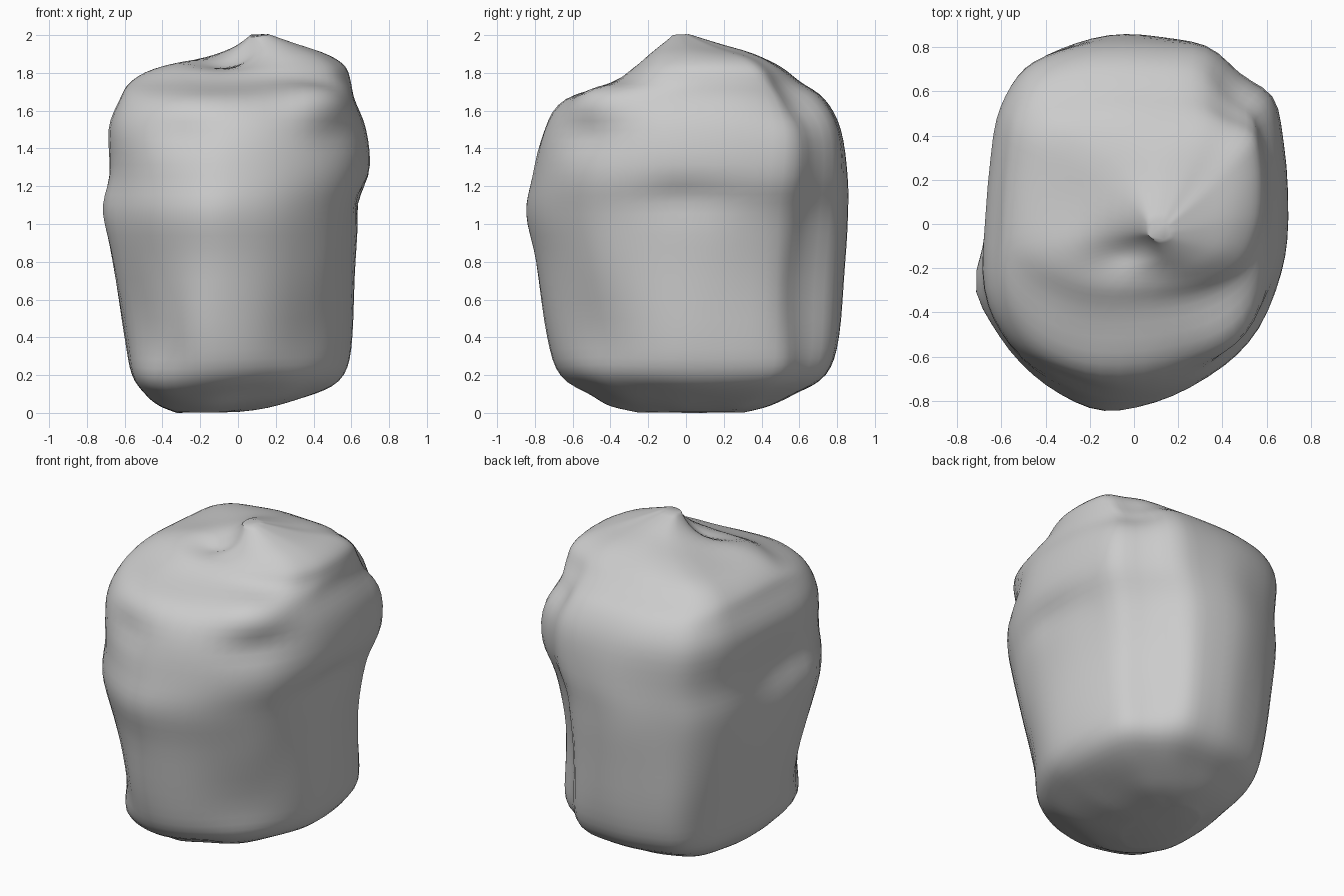
import bpy
import bmesh
from mathutils import Vector, noise

cube = bpy.data.objects.get("Cube")
if cube:
    bpy.data.objects.remove(cube, do_unlink=True)

# Plan outline of the boulder, as fractions of its half width and half depth
OUTLINE = [(1, 0), (.97, .4), (.9, .66), (.66, .8), (.43, .96), (.15, 1), (-.15, 1),
           (-.47, .93), (-.7, .83), (-.84, .66), (-.93, .42), (-1, 0), (-1, -.36),
           (-.88, -.6), (-.66, -.8), (-.37, -.95), (-.07, -1), (.27, -.92),
           (.56, -.78), (.8, -.57), (.95, -.26)]

# Height, left and right limits, front and back limits, squareness
LEVELS = [(0, -.32, -.02, -.25, .3, 1), (.04, -.42, .22, -.4, .45, 1),
          (.1, -.49, .42, -.5, .58, .95), (.2, -.56, .56, -.66, .74, .95),
          (.4, -.6, .61, -.73, .81, 1), (.8, -.66, .63, -.79, .84, 1),
          (1.05, -.69, .65, -.85, .85, 1), (1.25, -.67, .7, -.82, .85, .95),
          (1.5, -.68, .68, -.76, .82, .87), (1.66, -.62, .62, -.64, .73, .8),
          (1.75, -.57, .6, -.4, .6, .8), (1.83, -.45, .57, -.3, .5, .8),
          (1.89, -.26, .48, -.23, .38, .85), (1.94, -.04, .33, -.17, .2, 1),
          (2.01, .06, .16, -.08, .01, 1)]

# Dents and swellings: centre, reach, amount along the surface
DENTS = [((.68, 0, 1.14), (.2, .25, .1), -.04),
         ((-.3, -.74, 1.48), (.2, .2, .1), -.04),
         ((-.66, .08, 1.17), (.2, .18, .2), -.06),
         ((-.7, -.27, 1.1), (.12, .12, .15), .035),
         ((.5, -.52, 1.48), (.2, .2, .1), -.05),
         ((.46, -.5, 1.65), (.2, .2, .1), .045),
         ((.5, -.6, .4), (.3, .3, .3), -.07),
         ((-.22, -.75, .4), (.12, .2, .35), .03),
         ((.65, .7, .65), (.35, .35, .45), -.1),
         ((.52, .58, 1.65), (.2, .2, .15), -.06),
         ((-.58, -.48, .5), (.2, .25, .25), -.04),
         ((-.45, -.5, .15), (.2, .2, .12), .05),
         ((-.05, -.17, 1.88), (.16, .13, .2), -.09),
         ((-.25, .08, 1.88), (.22, .25, .12), -.03)]


def spline(a, b, c, d, t):
    """Smooth curve from b to c, with neighbours a and d."""
    return [.5 * (2 * q + (r - p) * t + (2 * p - 5 * q + 4 * r - s) * t * t
                  + (3 * q - p - 3 * r + s) * t ** 3)
            for p, q, r, s in zip(a, b, c, d)]


def refine(points, steps, closed):
    n = len(points)
    pick = (lambda i: points[i % n]) if closed else (
        lambda i: points[max(0, min(n - 1, i))])
    result = [spline(pick(i - 1), pick(i), pick(i + 1), pick(i + 2), k / steps)
              for i in range(n if closed else n - 1) for k in range(steps)]
    return result if closed else result + [list(points[-1])]


def squared(value, power):
    return abs(value) ** power * (1 if value > 0 else -1)


def make_ring(bm, level, outline):
    z, left, right, front, back, power = level
    ring = []
    for u, v in outline:
        x = (left + right) / 2 + (right - left) / 2 * squared(u, power)
        y = (front + back) / 2 + (back - front) / 2 * squared(v, power)
        ring.append(bm.verts.new((x, y, z)))
    return ring


# Loft the rings into a closed stone
bm = bmesh.new()
outline = refine(OUTLINE, 3, True)
rings = [make_ring(bm, level, outline) for level in refine(LEVELS, 4, False)]
count = len(outline)
for low, high in zip(rings, rings[1:]):
    for i in range(count):
        j = (i + 1) % count
        bm.faces.new((low[i], low[j], high[j], high[i]))
bm.faces.new(reversed(rings[0]))
bm.faces.new(rings[-1])
bmesh.ops.recalc_face_normals(bm, faces=bm.faces)
bm.normal_update()

# Weathering: broad unevenness plus the individual dents and swellings
moves = []
for vert in bm.verts:
    shift = .01 * noise.noise(vert.co * Vector((4, 4, 2)))
    for centre, reach, amount in DENTS:
        away = sum(((p - c) / r) ** 2 for p, c, r in zip(vert.co, centre, reach))
        shift += amount * 2.72 ** -away
    moves.append(vert.normal * shift)
for vert, move in zip(bm.verts, moves):
    vert.co += move
for _ in range(2):
    bmesh.ops.smooth_vert(bm, verts=bm.verts, factor=.3,
                          use_axis_x=True, use_axis_y=True, use_axis_z=True)

# Settle on the ground
bottom = min(v.co.z for v in bm.verts)
for vert in bm.verts:
    vert.co.z -= bottom

mesh = bpy.data.meshes.new("boulder")
bm.to_mesh(mesh)
bm.free()
boulder = bpy.data.objects.new("boulder", mesh)
bpy.context.collection.objects.link(boulder)

# Plain grey stone
stone = bpy.data.materials.new("grey stone")
stone.use_nodes = True
colour = (.6, .6, .6, 1)
stone.diffuse_color = colour
stone.node_tree.nodes["Principled BSDF"].inputs["Base Color"].default_value = colour
mesh.materials.append(stone)

bpy.ops.object.select_all(action="DESELECT")
boulder.select_set(True)
bpy.context.view_layer.objects.active = boulder
bpy.ops.object.shade_smooth_by_angle(angle=1)
